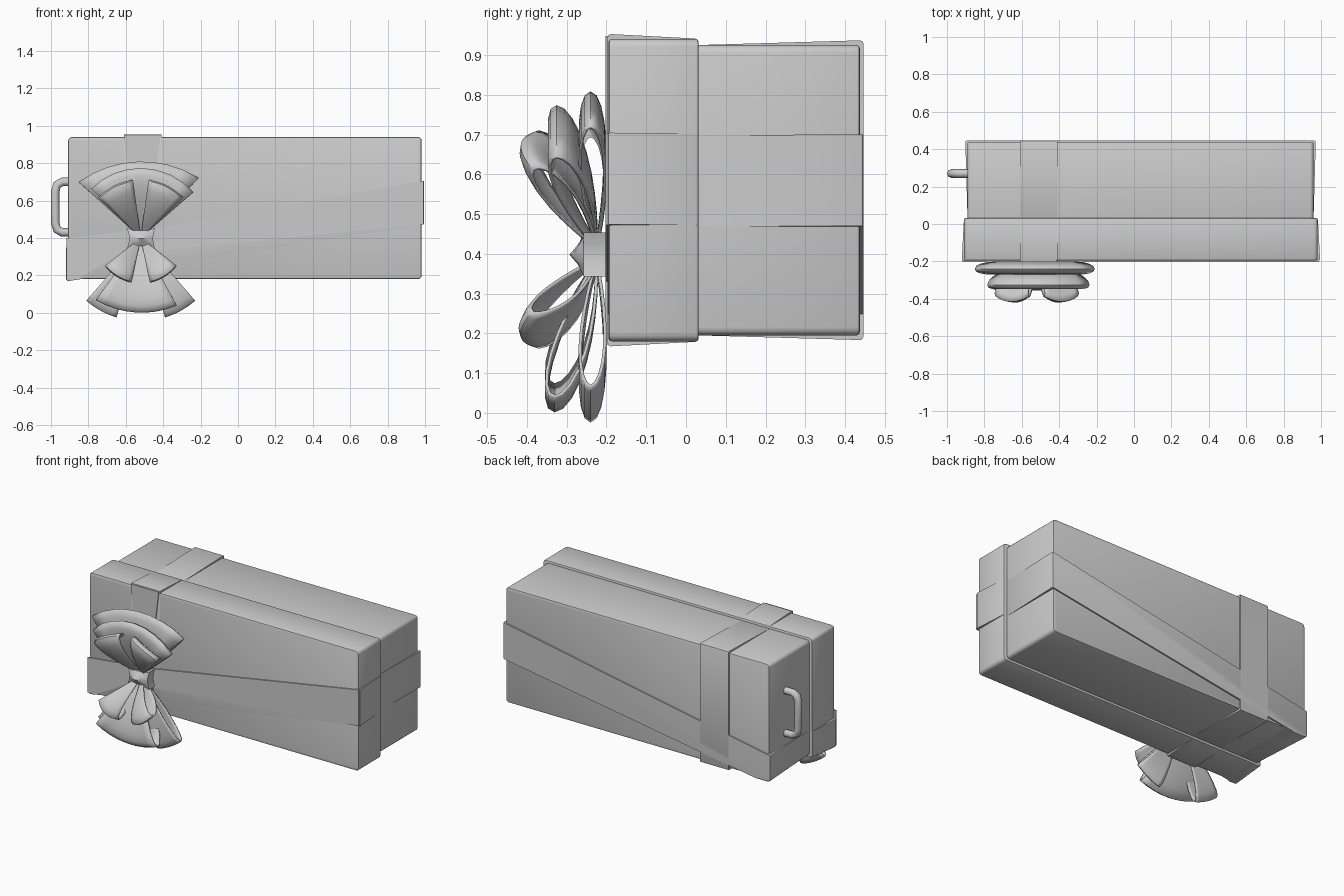
import bpy, bmesh, math
from mathutils import Vector

old = bpy.data.objects.get("Cube")
if old:
    bpy.data.objects.remove(old, do_unlink=True)

gray = bpy.data.materials.new("plain_gray")
gray.use_nodes = True
COL = (0.6, 0.6, 0.6, 1)
gray.diffuse_color = COL
gray.node_tree.nodes["Principled BSDF"].inputs["Base Color"].default_value = COL


def finish(name, bm, angle=35):
    """Turn a bmesh into a shaded, coloured object."""
    bmesh.ops.recalc_face_normals(bm, faces=bm.faces[:])
    me = bpy.data.meshes.new(name)
    bm.to_mesh(me)
    bm.free()
    me.materials.append(gray)
    ob = bpy.data.objects.new(name, me)
    bpy.context.collection.objects.link(ob)
    bpy.ops.object.select_all(action='DESELECT')
    ob.select_set(True)
    bpy.context.view_layer.objects.active = ob
    bpy.ops.object.shade_smooth_by_angle(angle=math.radians(angle))
    return ob


def block(name, x, y, z, front=0.0, back=0.0, bevel=0.02, cuts=()):
    """Bevelled box, grown sideways at its front and back ends, trimmed by planes."""
    bm = bmesh.new()
    bmesh.ops.create_cube(bm, size=1)
    for v in bm.verts:
        grow = front if v.co.y < 0 else back
        v.co = Vector((x[1] + grow if v.co.x > 0 else x[0] - grow,
                       y[v.co.y > 0],
                       z[1] + grow if v.co.z > 0 else z[0] - grow))
    long_edges = [e for e in bm.edges if abs(e.verts[0].co.y - e.verts[1].co.y) > 0.05]
    bmesh.ops.bevel(bm, geom=long_edges, offset=bevel, segments=3, profile=0.5, affect='EDGES')
    rim = [e for e in bm.edges if abs(e.verts[0].co.y - e.verts[1].co.y) < 1e-4]
    bmesh.ops.bevel(bm, geom=rim, offset=0.008, segments=2, profile=0.5, affect='EDGES')
    for co, no in cuts:
        geom = bm.verts[:] + bm.edges[:] + bm.faces[:]
        bmesh.ops.bisect_plane(bm, geom=geom, plane_co=co, plane_no=no, clear_outer=True)
        bmesh.ops.holes_fill(bm, edges=[e for e in bm.edges if e.is_boundary], sides=0)
    return finish(name, bm)


def plate(name, outline, y, thick=0.009):
    """Flat ribbon piece lying on the lid front, from (x, z) points."""
    bm = bmesh.new()
    face = bm.faces.new([bm.verts.new((px, y, pz)) for px, pz in outline])
    ext = bmesh.ops.extrude_face_region(bm, geom=[face])
    for v in ext["geom"]:
        if isinstance(v, bmesh.types.BMVert):
            v.co.y -= thick
    return finish(name, bm)


# Box body and lid
BX, BY, BZ = (-0.89, 0.96), (-0.1, 0.437), (0.195, 0.925)
LX, LY, LZ = (-0.908, 0.982), (-0.195, 0.032), (0.18, 0.94)
block("box_body", BX, BY, BZ)
block("box_lid", LX, LY, LZ)

# Ribbon bands: slices of slightly larger blocks that taper towards the lid seam
upright = [((-0.61, 0, 0), (-1, 0, 0)), ((-0.41, 0, 0), (1, 0, 0))]
slanted = [((0.97, 0, 0.70), (-0.185, 0, 1)), ((0.97, 0, 0.47), (0.16, 0, -1))]
for label, cuts in (("upright", upright), ("slanted", slanted)):
    block(label + "_ribbon_body", BX, (0.03, 0.446), BZ, 0.0, 0.012, cuts=cuts)
    block(label + "_ribbon_lid", LX, (-0.197, 0.031), LZ, 0.013, 0.001, cuts=cuts)

# Ribbon front pieces, narrowing towards the knot
plate("ribbon_front_top", [(-0.61, 0.948), (-0.415, 0.948), (-0.48, 0.42), (-0.56, 0.42)], -0.194)
plate("ribbon_front_bottom", [(-0.56, 0.40), (-0.48, 0.40), (-0.42, 0.172), (-0.61, 0.172)], -0.194)
plate("ribbon_front_long", [(-0.52, 0.44), (-0.52, 0.325), (0.99, 0.473), (0.99, 0.703)], -0.194)
plate("ribbon_front_short", [(-0.916, 0.40), (-0.916, 0.18), (-0.87, 0.175), (-0.56, 0.35),
                             (-0.56, 0.44)], -0.194)

# Handle on the narrow end
cu = bpy.data.curves.new("handle", 'CURVE')
cu.dimensions = '3D'
cu.bevel_depth = 0.023
cu.bevel_resolution = 2
path = [(-0.88, 0.70), (-0.94, 0.70), (-0.967, 0.685), (-0.977, 0.65),
        (-0.977, 0.48), (-0.967, 0.445), (-0.94, 0.43), (-0.88, 0.43)]
sp = cu.splines.new('POLY')
sp.points.add(len(path) - 1)
for p, (px, pz) in zip(sp.points, path):
    p.co = (px, 0.27, pz, 1)
cu.materials.append(gray)
handle = bpy.data.objects.new("handle", cu)
bpy.context.collection.objects.link(handle)

# Bow loops: teardrop strips fanning out of the knot
KNOT = Vector((-0.52, -0.225, 0.40))


def bow_loop(name, angle, fan, length, tip_y, half, crease=0.0, dip=0.0):
    bm = bmesh.new()
    n, m = 20, 8
    grid = []
    for i in range(n + 1):
        th = 0.12 + (2 * math.pi - 0.24) * i / n
        f = (1 - math.cos(th)) / 2
        row = []
        for j in range(m + 1):
            u = 2 * j / m - 1
            a = math.radians(angle + u * fan)
            r = length * f * (1 - dip * u * u) + 0.02
            y = KNOT.y + (tip_y - KNOT.y) * f + half * math.sin(th) * f ** 0.5
            y += crease * u * u * f
            row.append(bm.verts.new((KNOT.x + r * math.sin(a), y, KNOT.z + r * math.cos(a))))
        grid.append(row)
    for r0, r1 in zip(grid, grid[1:]):
        for j in range(m):
            bm.faces.new((r0[j], r0[j + 1], r1[j + 1], r1[j]))
    ob = finish(name, bm, 50)
    sol = ob.modifiers.new("thickness", 'SOLIDIFY')
    sol.thickness = 0.008
    sol.offset = 0


bow_loop("bow_top_back", -2, 46, 0.385, -0.24, 0.04, dip=-0.1)
bow_loop("bow_top_middle", 2, 47, 0.35, -0.325, 0.05)
bow_loop("bow_bottom_middle", 184, 32, 0.375, -0.33, 0.055, dip=-0.03)
for side, s in (("left", 1), ("right", -1)):
    bow_loop("bow_top_front_" + side, 27 * s, 19, 0.29, -0.40, 0.055, 0.03)
    bow_loop("bow_bottom_back_" + side, 180 - 29 * s, 12, 0.42, -0.24, 0.04)
    bow_loop("bow_bottom_front_" + side, 180 - 32 * s, 20, 0.22, -0.40, 0.06, 0.03)

# Knot, pinched in the middle, with a raised centre fold
bm = bmesh.new()
bmesh.ops.create_cube(bm, size=1)
bmesh.ops.subdivide_edges(bm, edges=bm.edges[:], cuts=3, use_grid_fill=True)
for v in bm.verts:
    x, y, z = v.co * 2
    pinch = 0.75 + 0.25 * x * x
    flare = 0.85 + 0.15 * z * z
    bulge = 0.035 * (1 - x * x) * (1 - abs(z)) if y < -0.9 else 0
    v.co = (-0.518 + 0.075 * x * flare, -0.228 + 0.03 * y - bulge, 0.398 + 0.055 * z * pinch)
finish("bow_knot", bm, 40)
